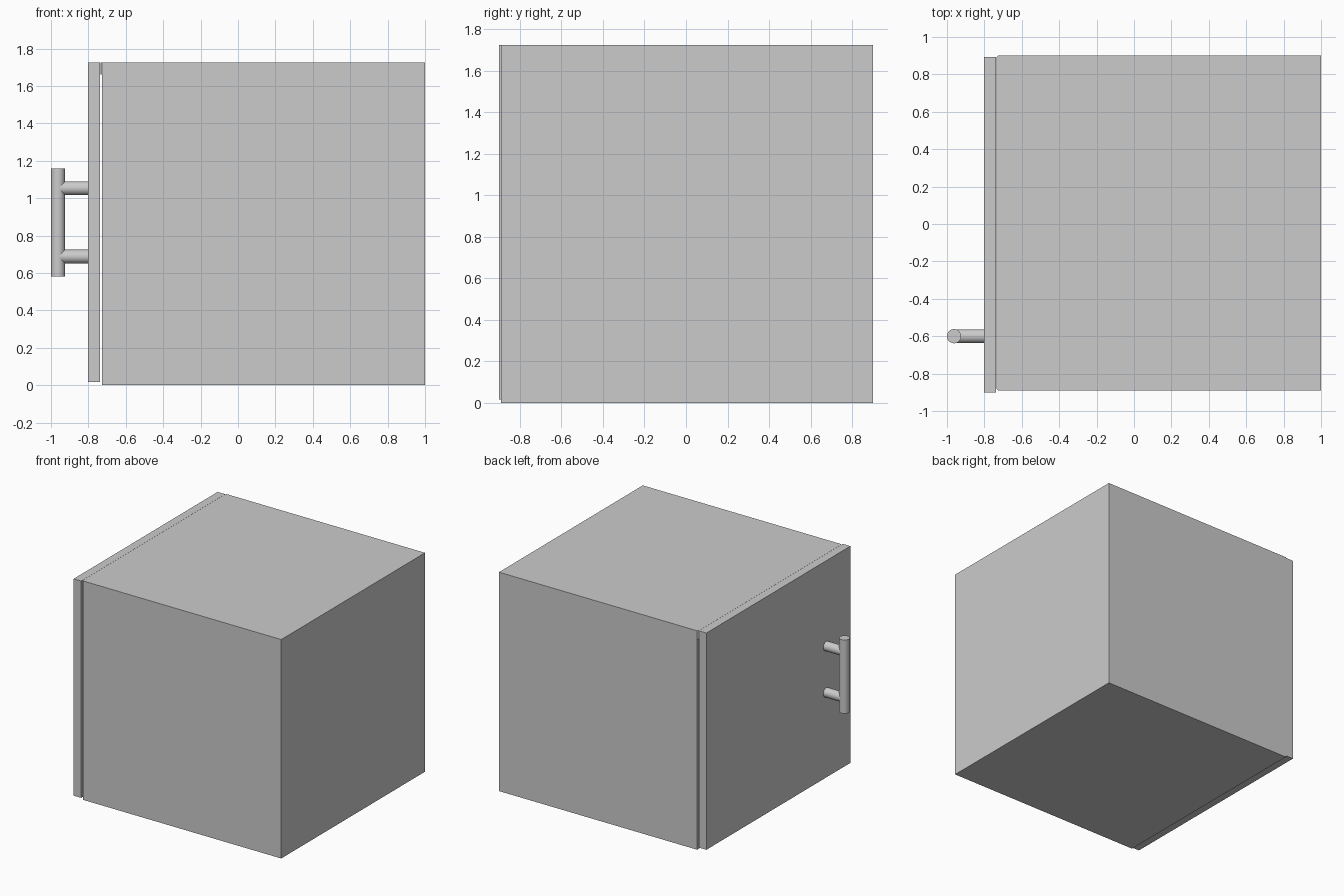
import bpy, bmesh
from math import pi

if "Cube" in bpy.data.objects:
    bpy.data.objects.remove(bpy.data.objects["Cube"])

def prism(name, outline, z0, z1):
    """Extrude a flat xy outline from z0 to z1."""
    me = bpy.data.meshes.new(name)
    bm = bmesh.new()
    lo = [bm.verts.new((x, y, z0)) for x, y in outline]
    hi = [bm.verts.new((x, y, z1)) for x, y in outline]
    bm.faces.new(lo[::-1])
    bm.faces.new(hi)
    n = len(outline)
    for i in range(n):
        j = (i + 1) % n
        bm.faces.new((lo[i], lo[j], hi[j], hi[i]))
    bm.to_mesh(me)
    bm.free()
    ob = bpy.data.objects.new(name, me)
    bpy.context.collection.objects.link(ob)
    return ob

def panel(name, x0, x1, y0, y1, z0, z1):
    return prism(name, [(x0, y0), (x1, y0), (x1, y1), (x0, y1)], z0, z1)

def rod(name, radius, length, centre, rotation=(0, 0, 0)):
    bpy.ops.mesh.primitive_cylinder_add(vertices=32, radius=radius, depth=length,
                                        location=centre, rotation=rotation)
    ob = bpy.context.object
    ob.name = name
    bpy.ops.object.shade_smooth_by_angle()
    return ob

H, T = 1.725, 0.065            # height, board thickness
FX, BX = -0.727, 1.0           # carcass opening and back
Y0, Y1 = -0.89, 0.90

# Hollow carcass
panel("bottom_board", FX, BX, Y0, Y1, 0, T)
panel("side_board_front", FX, BX, Y0, Y0 + T, T, H - T)
panel("side_board_rear", FX, BX, Y1 - T, Y1, T, H - T)
panel("back_board", BX - T, BX, Y0 + T, Y1 - T, T, H - T)

# Top board, reaching the door with chamfered corners
LX, C = -0.736, 0.009
prism("top_board", [(FX, Y0), (BX, Y0), (BX, Y1), (FX, Y1),
                    (LX, Y1 - C), (LX, Y0 + C)], H - T, H)

# Door
panel("door", -0.803, -0.737, -0.90, 0.893, 0.017, H)

# Bar handle with two posts
R, HX, HY = 0.038, -0.962, -0.60
rod("handle_bar", R, 0.58, (HX, HY, 0.87))
for i, z in enumerate((0.688, 1.053)):
    rod(f"handle_post_{i + 1}", R - 0.001, 0.16, (-0.882, HY, z), (0, pi / 2, 0))
